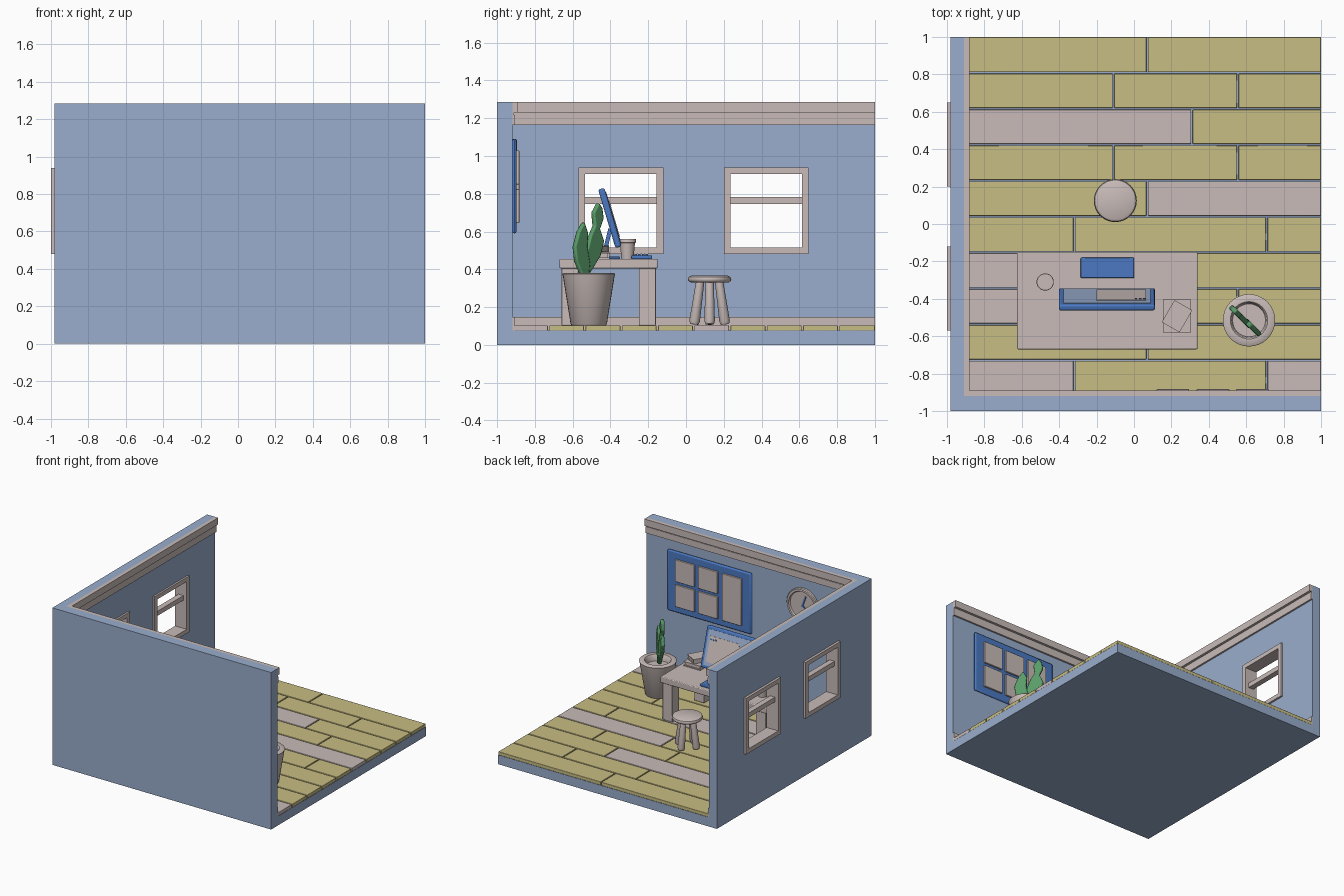
import bpy, bmesh, math
from mathutils import Matrix, Vector

cube = bpy.data.objects.get("Cube")
if cube:
    bpy.data.objects.remove(cube, do_unlink=True)


def material(name, r, g, b):
    m = bpy.data.materials.new(name)
    m.use_nodes = True
    m.diffuse_color = (r, g, b, 1)
    m.node_tree.nodes["Principled BSDF"].inputs["Base Color"].default_value = (r, g, b, 1)
    return m


WALL = material("pale blue", 0.32, 0.42, 0.61)
CLAY = material("warm grey", 0.58, 0.50, 0.48)
WOOD = material("straw yellow", 0.58, 0.51, 0.23)
BLUE = material("strong blue", 0.07, 0.19, 0.54)
GREEN = material("leaf green", 0.10, 0.33, 0.14)


def finish(name, bm, mat, bevel=0, smooth=False, segments=2):
    bmesh.ops.recalc_face_normals(bm, faces=bm.faces)
    mesh = bpy.data.meshes.new(name)
    bm.to_mesh(mesh)
    bm.free()
    mesh.materials.append(mat)
    ob = bpy.data.objects.new(name, mesh)
    bpy.context.collection.objects.link(ob)
    if bevel:
        mod = ob.modifiers.new("soft edges", "BEVEL")
        mod.width, mod.segments = bevel, segments
    if bevel or smooth:
        bpy.ops.object.select_all(action="DESELECT")
        ob.select_set(True)
        bpy.context.view_layer.objects.active = ob
        bpy.ops.object.shade_smooth_by_angle(angle=math.radians(40))
    return ob


def boxes(name, spans, mat, bevel=0, matrix=Matrix()):
    """One object made of boxes, each given as x, y and z ranges."""
    bm = bmesh.new()
    for span in spans:
        lo, hi = Vector(span[0::2]), Vector(span[1::2])
        m = Matrix.Translation((lo + hi) / 2) @ Matrix.Diagonal((*(hi - lo), 1))
        bmesh.ops.create_cube(bm, size=1, matrix=matrix @ m)
    return finish(name, bm, mat, bevel)


def prism(name, points, vec, mat, bevel=0):
    bm = bmesh.new()
    face = bm.faces.new([bm.verts.new(p) for p in points])
    out = bmesh.ops.extrude_face_region(bm, geom=[face], use_keep_orig=True)
    bmesh.ops.translate(bm, vec=vec, verts=[v for v in out["geom"] if isinstance(v, bmesh.types.BMVert)])
    return finish(name, bm, mat, bevel)


def lathe(name, profile, mat, matrix, steps=32):
    """Revolve a profile of radius and height pairs around local z."""
    bm = bmesh.new()
    vs = [bm.verts.new((r, 0, z)) for r, z in profile]
    edges = [bm.edges.new(p) for p in zip(vs, vs[1:])]
    bmesh.ops.spin(bm, geom=vs + edges, cent=(0, 0, 0), axis=(0, 0, 1), angle=math.tau, steps=steps)
    bmesh.ops.remove_doubles(bm, verts=bm.verts, dist=0.0002)
    bm.transform(matrix)
    return finish(name, bm, mat, smooth=True)


at = Matrix.Translation
IX, IY, TOP = -0.91, -0.92, 1.285      # inner wall planes and wall height


def l_strip(name, depth, z0, z1, mat, outer=None):
    """L-shaped strip following both walls; depth is measured into the room."""
    ox, oy = outer or (IX, IY)
    nx, ny = IX + depth, IY + depth
    pts = [(ox, oy), (1, oy), (1, ny), (nx, ny), (nx, 1), (ox, 1)]
    return prism(name, [(x, y, z0) for x, y in pts], (0, 0, z1 - z0), mat)


# Room shell with two window openings
walls = l_strip("walls", 0, 0, TOP, WALL, (-0.98, -1))
windows = [(-0.57, -0.12), (0.2, 0.65)]
WZ0, WZ1 = 0.48, 0.94
for y0, y1 in windows:
    cutter = boxes("window_cutter", [(-1.1, -0.8, y0 + 0.02, y1 - 0.02, WZ0 + 0.02, WZ1 - 0.02)], WALL)
    cutter.hide_render = True
    mod = walls.modifiers.new("opening", "BOOLEAN")
    mod.operation, mod.solver, mod.object = "DIFFERENCE", "EXACT", cutter
    bpy.ops.object.select_all(action="DESELECT")
    walls.select_set(True)
    bpy.context.view_layer.objects.active = walls
    bpy.ops.object.modifier_apply(modifier=mod.name)
    bpy.data.objects.remove(cutter, do_unlink=True)
boxes("floor_slab", [(IX, 1, IY, 1, 0, 0.075)], WALL)

# Trim
l_strip("baseboard", 0.012, 0.075, 0.147, CLAY)
l_strip("crown_lower", 0.014, 1.165, 1.217, CLAY)
l_strip("crown_groove", 0.01, 1.217, 1.23, CLAY)
l_strip("crown_upper", 0.03, 1.23, TOP, CLAY)

# Window frames with a cross bar
W = 0.035
for y0, y1 in windows:
    boxes("window_frame", [
        (-1, -0.895, y0, y0 + W, WZ0, WZ1), (-1, -0.895, y1 - W, y1, WZ0, WZ1),
        (-1, -0.895, y0 + W, y1 - W, WZ0, WZ0 + W), (-1, -0.895, y0 + W, y1 - W, WZ1 - W, WZ1),
        (-0.97, -0.925, y0 + W, y1 - W, 0.745, 0.783)], CLAY)

# Floor planks: joints per row, and a letter per plank (y yellow, g grey)
rows = [([0.07], "yy"), ([-0.11, 0.555], "yyy"), ([0.31], "gy"), ([-0.11, 0.555], "yyy"), ([0.07], "yg"),
        ([-0.32, 0.71], "yyy"), ([0.31], "gy"), ([-0.11, 0.555], "gyy"), ([0.07], "yy"), ([-0.32, 0.71], "gyg")]
PITCH, GAP = 0.192, 0.004
for i, (joints, tones) in enumerate(rows):
    y1 = 1 - i * PITCH
    ends = [IX, *joints, 1 + GAP]
    for x0, x1, tone in zip(ends, ends[1:], tones):
        boxes("floor_plank", [(x0 + GAP, x1 - GAP, y1 - PITCH + GAP, y1 - GAP * (i > 0), 0.075, 0.103)],
              WOOD if tone == "y" else CLAY, 0.003)

# Desk
boxes("desk_top", [(-0.625, 0.34, -0.67, -0.15, 0.405, 0.455)], CLAY, 0.006)
boxes("desk_legs", [(x, x + 0.09, y, y + 0.09, 0.103, 0.41)
                    for x in (-0.61, 0.235) for y in (-0.66, -0.25)], CLAY, 0.004)

# Stool
SX, SY = -0.1, 0.125
lathe("stool_seat", [(0, 0.33), (0.1, 0.33), (0.112, 0.338), (0.115, 0.348), (0.11, 0.36), (0.098, 0.366),
                     (0, 0.367)], CLAY, at((SX, SY, 0)))
for k in range(4):
    a = k * math.pi / 2
    tilt = Matrix.Rotation(a, 4, "Z") @ at((0.05, 0, 0.335)) @ Matrix.Rotation(math.radians(-8), 4, "Y")
    lathe("stool_leg", [(0, 0), (0.022, 0), (0.028, -0.21), (0.022, -0.228), (0, -0.23)], CLAY,
          at((SX, SY, 0)) @ tilt, 16)

# Keyboard
boxes("keyboard", [(-0.285, 0, -0.29, -0.18, 0.455, 0.474)], BLUE, 0.005)
boxes("keys", [(x, x + 0.017, y, y + 0.013, 0.472, 0.482)
               for x in [-0.229 + 0.025 * i for i in range(7)]
               for y in [-0.272 + 0.019 * j for j in range(4)]], BLUE)

# Monitor, tilted back on a strut and base
tilt = at((-0.145, -0.403, 0.672)) @ Matrix.Rotation(math.radians(16.5), 4, "X")
boxes("monitor_body", [(-0.257, 0.257, -0.017, 0.017, -0.162, 0.162)], BLUE, 0.01, tilt)
boxes("monitor_screen", [(-0.232, 0.232, 0.016, 0.02, -0.138, 0.138)], WALL, 0, tilt)
boxes("screen_window", [(-0.055, 0.21, 0.019, 0.023, -0.11, 0.09)], CLAY, 0, tilt)
boxes("screen_buttons", [(x, x + 0.012, 0.022, 0.026, 0.06, 0.072) for x in (0.15, 0.172, 0.194)], BLUE, 0, tilt)
boxes("monitor_base", [(-0.23, -0.06, -0.46, -0.35, 0.455, 0.467)], BLUE, 0.004)
prism("monitor_strut", [(-0.18, -0.45, 0.46), (-0.18, -0.425, 0.46), (-0.18, -0.395, 0.6), (-0.18, -0.41, 0.62)],
      (0.07, 0, 0), BLUE)

# Cup
lathe("cup", [(0, 0.455), (0.032, 0.455), (0.04, 0.54), (0.046, 0.543), (0.046, 0.556), (0.044, 0.56),
              (0, 0.56)], CLAY, at((-0.475, -0.31, 0)))

# Two stacked books: covers, pages and spine
for z, w, d, turn in ((0.455, 0.075, 0.088, 0), (0.491, 0.055, 0.068, -30)):
    place = at((0.23, -0.493, z)) @ Matrix.Rotation(math.radians(turn), 4, "Z")
    boxes("book", [(-w, w, -d, d, 0, 0.007), (-w, w, -d, d, 0.029, 0.036), (-w, 0.007 - w, -d, d, 0.007, 0.029),
                   (0.007 - w, w - 0.008, 0.008 - d, d - 0.008, 0.007, 0.029)], CLAY, 0, place)

# Potted plant
lathe("plant_pot", [(0, 0.103), (0.09, 0.103), (0.096, 0.11), (0.137, 0.365), (0.14, 0.375), (0.134, 0.38),
                    (0.1, 0.38), (0.094, 0.374), (0.088, 0.33), (0, 0.33)], CLAY, at((0.615, -0.515, 0)))
tall = [(-0.545, 0.33), (-0.515, 0.38), (-0.46, 0.47), (-0.44, 0.55), (-0.462, 0.615), (-0.443, 0.67),
        (-0.45, 0.725), (-0.468, 0.752), (-0.495, 0.7), (-0.488, 0.63), (-0.51, 0.58), (-0.53, 0.5), (-0.55, 0.41)]
short = [(-0.55, 0.33), (-0.52, 0.38), (-0.515, 0.43), (-0.53, 0.52), (-0.525, 0.59), (-0.545, 0.65),
         (-0.573, 0.6), (-0.594, 0.52), (-0.585, 0.44), (-0.56, 0.38)]
for name, outline, cx, cy in (("tall_leaf", tall, 0.575, -0.5), ("short_leaf", short, 0.63, -0.55)):
    prism(name, [(cx - (y - cy) - 0.01, y - 0.01, z) for y, z in outline], (0.02, 0.02, 0), GREEN, 0.007)

# Pin board with notes
boxes("board", [(0.04, 0.8, IY, -0.897, 0.59, 1.09)], BLUE, 0.012)
boxes("board_notes", [(x, x + 0.175, -0.9, -0.883, z, z + 0.18) for x in (0.335, 0.545) for z in (0.645, 0.85)]
      + [(0.12, 0.295, -0.9, -0.883, 0.645, 1.03)], CLAY, 0.003)

# Wall clock
on_wall = at((-0.42, IY, 0.95)) @ Matrix.Rotation(math.radians(-90), 4, "X")
lathe("clock", [(0, 0), (0.14, 0), (0.14, 0.018), (0.134, 0.025), (0.118, 0.025), (0.112, 0.012), (0, 0.012)],
      CLAY, on_wall)
for turn, length in ((50, 0.06), (160, 0.085)):
    boxes("clock_hand", [(-0.006, 0.006, -0.01, length, 0.011, 0.018)], BLUE, 0,
          on_wall @ Matrix.Rotation(math.radians(turn), 4, "Z"))
